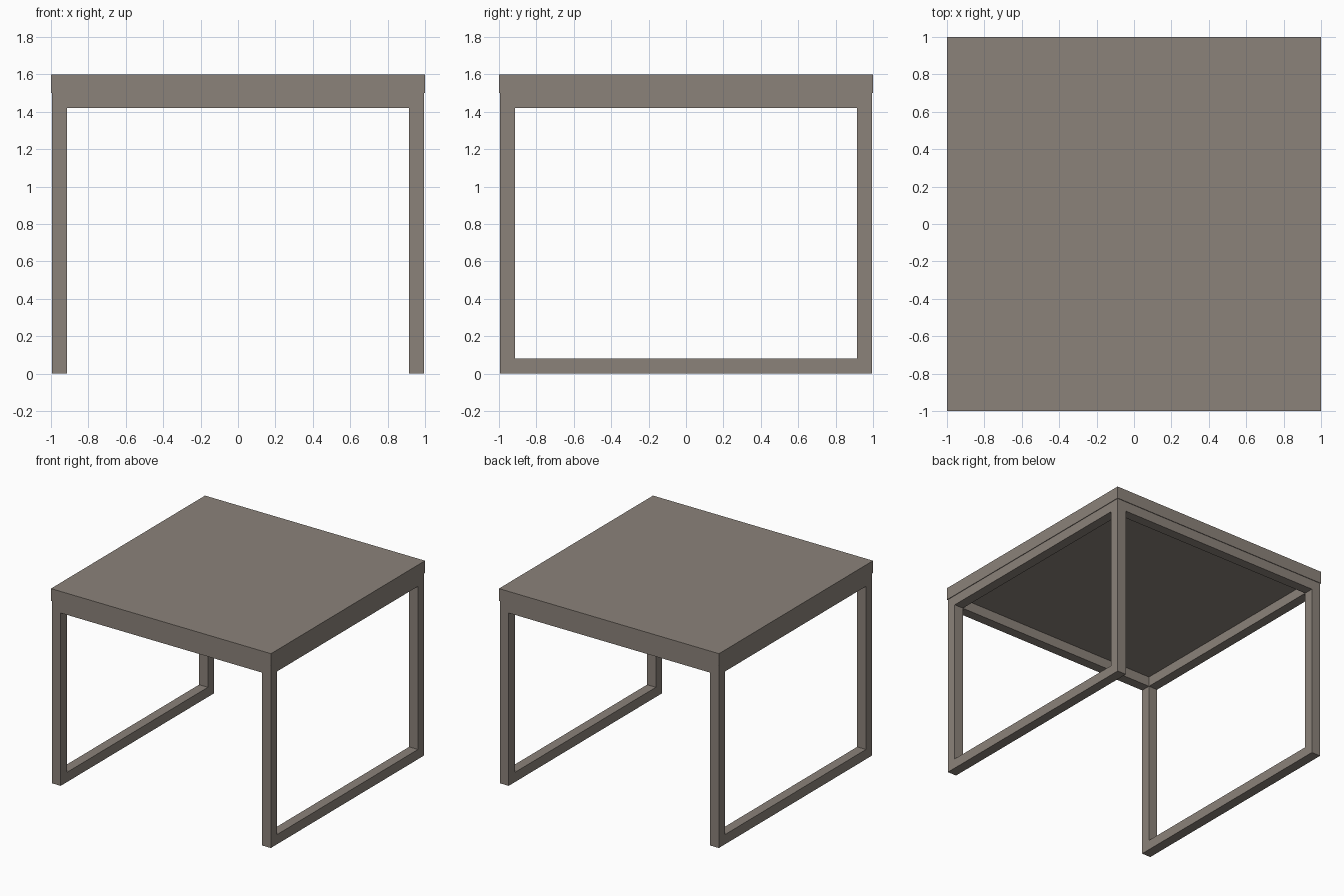
import bpy, bmesh

if "Cube" in bpy.data.objects:
    bpy.data.objects.remove(bpy.data.objects["Cube"])

HALF = 0.995     # outer half-width of the frame
BAR = 0.08       # square tube thickness
FRAME_TOP = 1.5  # underside of the table top

mat = bpy.data.materials.new("warm grey")
mat.diffuse_color = (0.26, 0.225, 0.195, 1)
mat.use_nodes = True
mat.node_tree.nodes["Principled BSDF"].inputs["Base Color"].default_value = mat.diffuse_color


def finish(name, bm):
    bmesh.ops.recalc_face_normals(bm, faces=bm.faces[:])
    mesh = bpy.data.meshes.new(name)
    bm.to_mesh(mesh)
    bm.free()
    mesh.materials.append(mat)
    obj = bpy.data.objects.new(name, mesh)
    bpy.context.collection.objects.link(obj)
    return obj


def box(name, size, centre):
    bm = bmesh.new()
    bmesh.ops.create_cube(bm, size=1)
    bmesh.ops.scale(bm, vec=size, verts=bm.verts)
    bmesh.ops.translate(bm, vec=centre, verts=bm.verts)
    return finish(name, bm)


def loop_frame(name, x0):
    """Closed rectangular tube loop in the YZ plane, from x0 to x0 + BAR."""
    bm = bmesh.new()

    def ring(inset):
        a, lo, hi = HALF - inset, inset, FRAME_TOP - inset
        return [bm.verts.new((x0, y, z))
                for y, z in ((-a, lo), (a, lo), (a, hi), (-a, hi))]

    outer, inner = ring(0), ring(BAR)
    faces = [bm.faces.new((outer[i], outer[(i + 1) % 4],
                           inner[(i + 1) % 4], inner[i])) for i in range(4)]
    ext = bmesh.ops.extrude_face_region(bm, geom=faces, use_keep_orig=True)
    verts = [v for v in ext["geom"] if isinstance(v, bmesh.types.BMVert)]
    bmesh.ops.translate(bm, vec=(BAR, 0, 0), verts=verts)
    return finish(name, bm)


# Table top slab, slightly overhanging the frame
box("table_top", (2, 2, 0.1), (0, 0, FRAME_TOP + 0.05))

# Side leg loops
loop_frame("left_leg_frame", -HALF)
loop_frame("right_leg_frame", HALF - BAR)

# Upper rails joining the side loops
for name, s in (("front_rail", -1), ("back_rail", 1)):
    box(name, (2 * (HALF - BAR), BAR, BAR),
        (0, s * (HALF - BAR / 2), FRAME_TOP - BAR / 2))
